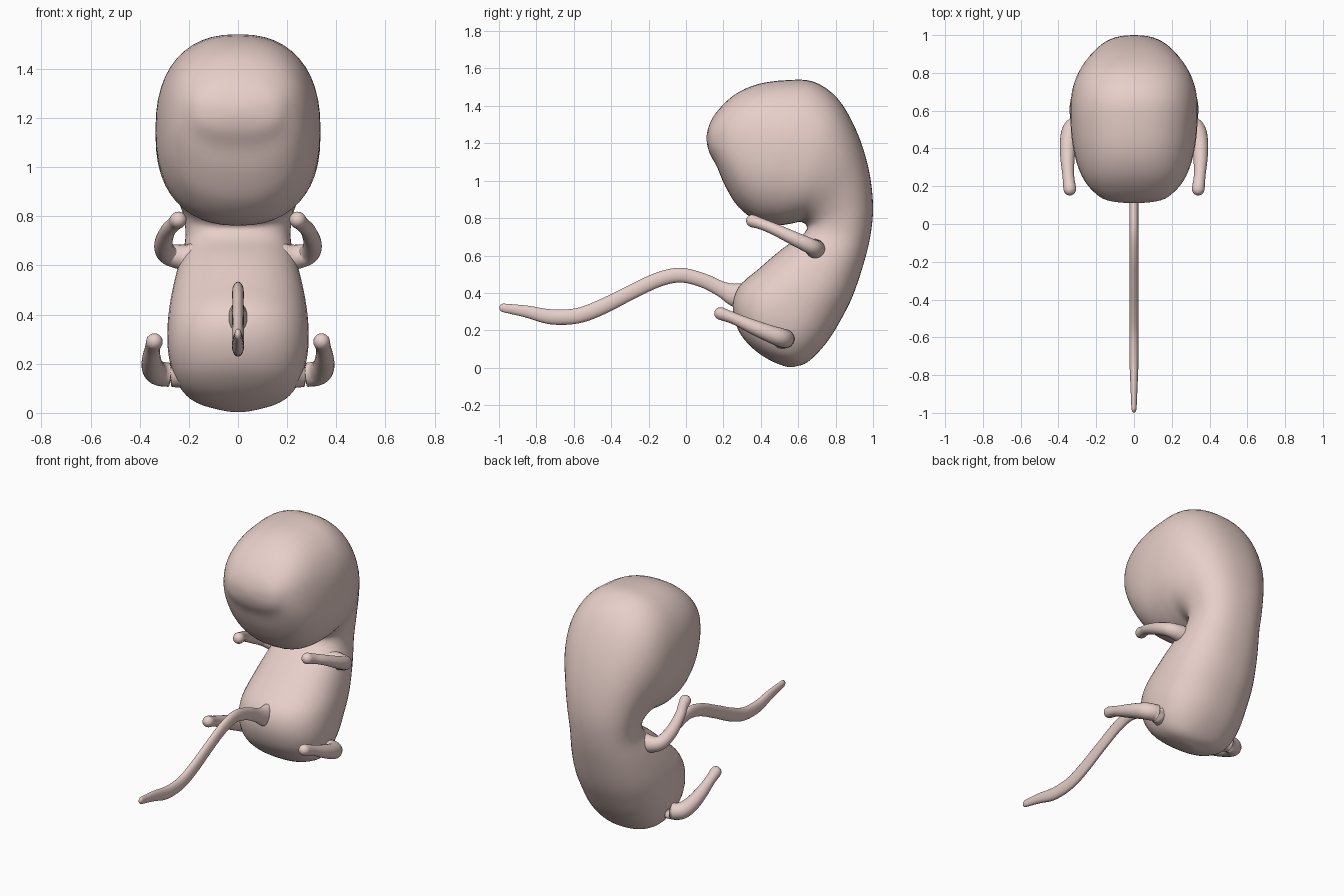
import bpy, bmesh, math
from mathutils import Vector

if "Cube" in bpy.data.objects:
    bpy.data.objects.remove(bpy.data.objects["Cube"])

skin = bpy.data.materials.new("skin")
skin.diffuse_color = (0.80, 0.62, 0.58, 1)
skin.use_nodes = True
skin.node_tree.nodes["Principled BSDF"].inputs["Base Color"].default_value = skin.diffuse_color


def spline(rows, steps):
    """Catmull-Rom through rows; the first and last rows are only end handles."""
    out = []
    for i in range(1, len(rows) - 2):
        for s in range(steps):
            t = s / steps
            out.append([0.5 * (2 * b + (c - a) * t + (2 * a - 5 * b + 4 * c - d) * t * t
                               + (3 * b - a - 3 * c + d) * t ** 3)
                        for a, b, c, d in zip(*rows[i - 1:i + 3])])
    return out + [list(rows[-2])]


def ring(center, u, w, sides, power=2.0):
    def sp(v):
        return math.copysign(abs(v) ** (2 / power), v)
    angles = [2 * math.pi * k / sides for k in range(sides)]
    return [center + u * sp(math.cos(a)) + w * sp(math.sin(a)) for a in angles]


def loft(name, rings):
    bm = bmesh.new()
    loops = [[bm.verts.new(p) for p in r] for r in rings]
    n = len(loops[0])
    for a, b in zip(loops, loops[1:]):
        for k in range(n):
            bm.faces.new((a[k], a[(k + 1) % n], b[(k + 1) % n], b[k]))
    bmesh.ops.remove_doubles(bm, verts=bm.verts, dist=1e-5)
    bmesh.ops.recalc_face_normals(bm, faces=bm.faces)
    for f in bm.faces:
        f.smooth = True
    me = bpy.data.meshes.new(name)
    bm.to_mesh(me)
    bm.free()
    me.materials.append(skin)
    ob = bpy.data.objects.new(name, me)
    bpy.context.collection.objects.link(ob)
    return ob


def tube(name, pts, flat=1.0, sides=20):
    """Round-ended tube through (x, y, z, radius); flat scales the sideways width."""
    first = [2 * a - b for a, b in zip(pts[0], pts[1])]
    last = [2 * a - b for a, b in zip(pts[-1], pts[-2])]
    rows = spline([first] + pts + [last], 6)
    cen = [Vector(r[:3]) for r in rows]
    rings = []
    for i, r in enumerate(rows):
        t = (cen[min(i + 1, len(cen) - 1)] - cen[max(i - 1, 0)]).normalized()
        up = Vector((1, 0, 0)).cross(t).normalized()
        side = t.cross(up)
        stops = [0]
        if i == 0:
            stops = [-90, -60, -30, 0]
        elif i == len(rows) - 1:
            stops = [0, 25, 50, 70, 90]
        for deg in stops:
            a = math.radians(deg)
            rad = r[3] * max(math.cos(a), 0)
            rings.append(ring(cen[i] + t * r[3] * math.sin(a), up * rad, side * rad * flat, sides))
    return loft(name, rings)


# Curled head and torso: inner y, z, outer y, z, half width
body = [
    (.11, 1.225, .11, 1.225, 0), (.125, 1.15, .125, 1.30, .14), (.165, 1.075, .17, 1.375, .21),
    (.21, .97, .26, 1.46, .265), (.28, .86, .38, 1.515, .305), (.38, .785, .53, 1.537, .33),
    (.48, .762, .68, 1.53, .336), (.56, .77, .81, 1.44, .33), (.61, .78, .91, 1.27, .30),
    (.64, .765, .975, 1.07, .255), (.645, .74, 1.0, .87, .222), (.61, .70, .985, .70, .215),
    (.52, .64, .945, .54, .245), (.39, .53, .89, .38, .275), (.28, .43, .83, .26, .287),
    (.25, .32, .77, .16, .283), (.28, .20, .71, .085, .255), (.35, .11, .65, .03, .20),
    (.44, .045, .60, .01, .11), (.54, .005, .54, .005, 0)]


def through(r):
    # mirrored ring beyond a pole keeps the end rounded
    return (r[2], r[3], r[0], r[1], -r[4])


rings = []
for iy, iz, oy, oz, w in spline([through(body[1])] + body + [through(body[-2])], 4):
    inner, outer = Vector((0, iy, iz)), Vector((0, oy, oz))
    rings.append(ring((inner + outer) / 2, (outer - inner) / 2, Vector((w, 0, 0)), 48, 2.35))
loft("head_and_torso", rings)

# Cord from the belly, taller than wide
tube("cord", [
    (0, .36, .37, .085), (0, .26, .39, .062), (0, .19, .42, .042), (0, .09, .467, .038),
    (0, -.03, .495, .039), (0, -.15, .47, .039), (0, -.30, .40, .039), (0, -.45, .325, .041),
    (0, -.58, .278, .041), (0, -.72, .272, .040), (0, -.85, .30, .032), (0, -.975, .32, .023)],
    flat=0.6)

# Arms and legs on both sides
arm = [(.17, .69, .63, .062), (.24, .69, .635, .05), (.29, .665, .65, .042), (.303, .58, .69, .037),
       (.285, .47, .742, .031), (.258, .40, .77, .03), (.243, .355, .785, .034)]
leg = [(.20, .50, .16, .06), (.27, .53, .155, .05), (.325, .505, .162, .05), (.347, .44, .185, .045),
       (.352, .35, .222, .038), (.348, .26, .262, .031), (.34, .185, .29, .034)]
hand = [(.25, .38, .785, .022), (.238, .35, .795, .018)]
for side, s in (("right", 1), ("left", -1)):
    for name, pts in (("arm", arm), ("leg", leg), ("hand", hand)):
        tube(f"{name}_{side}", [(s * x, y, z, r) for x, y, z, r in pts])
